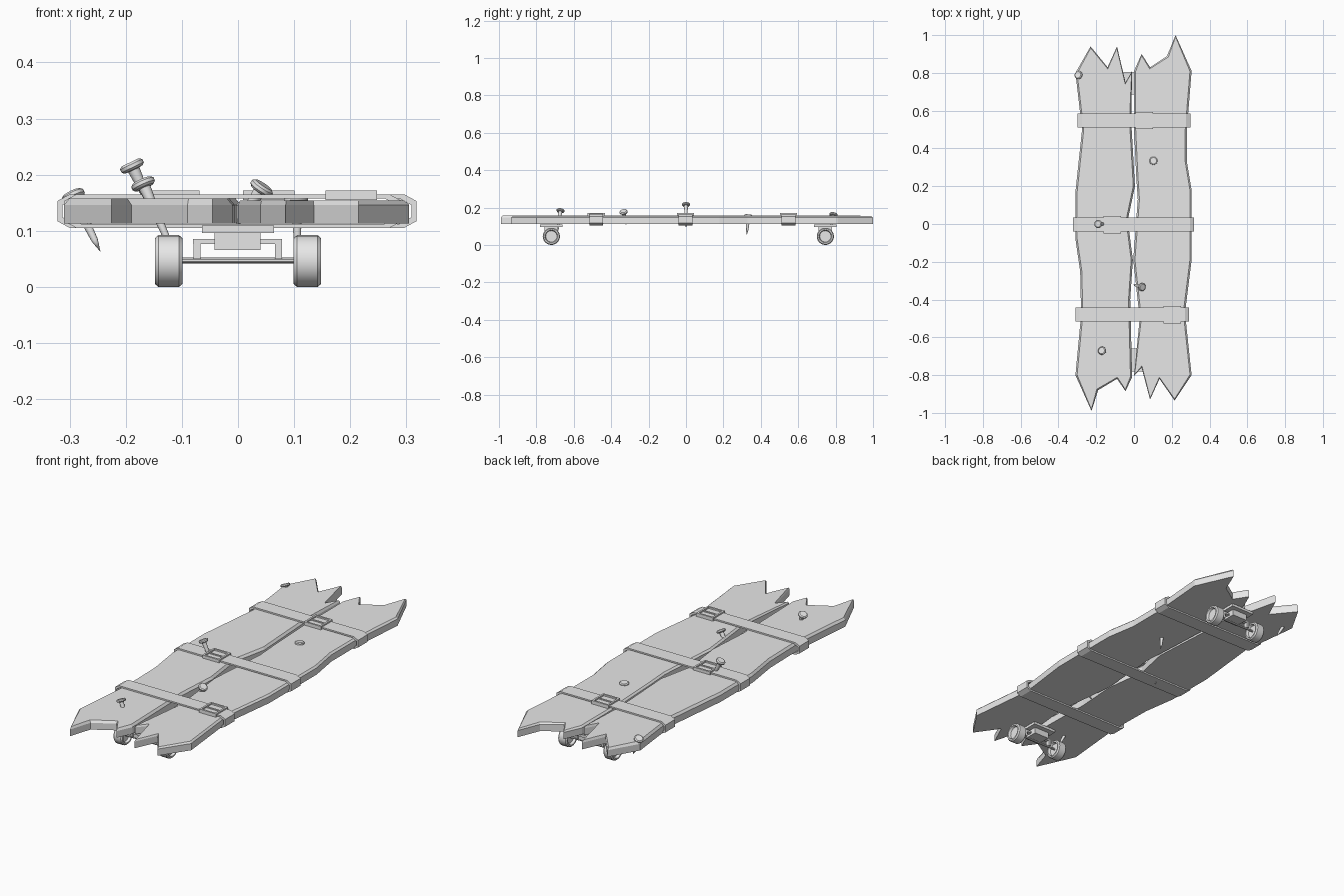
import bpy, bmesh
from math import sin, cos, pi, radians
from mathutils import Vector

cube = bpy.data.objects.get("Cube")
if cube:
    bpy.data.objects.remove(cube, do_unlink=True)

grey = bpy.data.materials.new("plain grey")
grey.use_nodes = True
grey.diffuse_color = (0.8, 0.8, 0.8, 1)
grey.node_tree.nodes["Principled BSDF"].inputs["Base Color"].default_value = (0.8, 0.8, 0.8, 1)


def finish(name, bm, smooth=False):
    bmesh.ops.recalc_face_normals(bm, faces=bm.faces)
    mesh = bpy.data.meshes.new(name)
    bm.to_mesh(mesh)
    bm.free()
    mesh.materials.append(grey)
    obj = bpy.data.objects.new(name, mesh)
    bpy.context.collection.objects.link(obj)
    if smooth:
        bpy.ops.object.select_all(action="DESELECT")
        obj.select_set(True)
        bpy.context.view_layer.objects.active = obj
        bpy.ops.object.shade_smooth_by_angle(angle=radians(35))
    return obj


def add_box(bm, low, high):
    low, high = Vector(low), Vector(high)
    made = bmesh.ops.create_cube(bm, size=1)["verts"]
    for v in made:
        v.co = (low + high) / 2 + v.co * (high - low)


def lathe(name, profile, start, axis, segments):
    """Turn (radius, distance) pairs around an axis; radius 0 closes the end."""
    bm = bmesh.new()
    turn = Vector((0, 0, 1)).rotation_difference(Vector(axis))
    rings = []
    for r, d in profile:
        count = segments if r else 1
        rings.append([bm.verts.new(Vector(start) + turn @ Vector(
            (r * cos(2 * pi * i / segments), r * sin(2 * pi * i / segments), d)))
            for i in range(count)])
    for a, b in zip(rings, rings[1:]):
        for i in range(segments):
            j = (i + 1) % segments
            corners = [a[i % len(a)], a[j % len(a)], b[j % len(b)], b[i % len(b)]]
            bm.faces.new(list(dict.fromkeys(corners)))
    return finish(name, bm, True)


# Splintered planks with a chamfered upper rim
def plank(name, outline, top):
    bm = bmesh.new()
    base = bm.faces.new([bm.verts.new((x, y, 0.113)) for x, y in outline])
    bm.normal_update()
    if base.normal.z < 0:
        base.normal_flip()
    lid = bmesh.ops.extrude_face_region(bm, geom=[base], use_keep_orig=True)["geom"]
    for v in (g for g in lid if isinstance(g, bmesh.types.BMVert)):
        v.co.z = 0.146
    face = next(g for g in lid if isinstance(g, bmesh.types.BMFace))
    bmesh.ops.recalc_face_normals(bm, faces=bm.faces)
    bmesh.ops.inset_region(bm, faces=[face], thickness=0.009, use_even_offset=False)
    for v in face.verts:
        v.co.z = top
    finish(name, bm)


plank("right_plank", [
    (-.31, .80), (-.23, .94), (-.14, .83), (-.09, .94), (-.045, .75), (-.01, .81),
    (-.015, .55), (.005, .2), (-.033, .02), (-.006, -.19), (-.02, -.4), (-.01, -.81),
    (-.045, -.885), (-.09, -.82), (-.19, -.88), (-.225, -.99), (-.31, -.80),
    (-.28, -.48), (-.285, -.25), (-.31, -.08), (-.31, .17), (-.275, .5)], .157)
plank("left_plank", [
    (0, .81), (.04, .90), (.085, .83), (.175, .89), (.22, 1), (.305, .81),
    (.28, .5), (.28, .33), (.305, .18), (.305, -.19), (.27, -.47), (.305, -.80),
    (.215, -.935), (.135, -.82), (.085, -.93), (.04, -.76), (0, -.805),
    (.03, -.5), (-.004, -.19), (.02, .13), (.012, .25), (0, .5)], .154)


# Straps wrapped around both planks
def strap(name, y, x0, x1):
    def loop(d):
        a, b, lo, hi = x0 + d, x1 - d, .105 + d * .8, .165 - d * .8
        cx, cz = .022, .012
        return [(a + cx, lo), (b - cx, lo), (b, lo + cz), (b, hi - cz),
                (b - cx, hi), (a + cx, hi), (a, hi - cz), (a, lo + cz)]
    bm = bmesh.new()
    rings = [[bm.verts.new((x, y + s, z)) for x, z in loop(d)]
             for d, s in ((0, -.037), (0, .037), (.009, .037), (.009, -.037))]
    for a, b in zip(rings, rings[1:] + rings[:1]):
        for i in range(len(a)):
            j = (i + 1) % len(a)
            bm.faces.new((a[i], a[j], b[j], b[i]))
    finish(name, bm)


# Square buckle frame with a prong
def buckle(name, x, y):
    bm = bmesh.new()
    h, t = .046, .009
    for s in (-1, 1):
        add_box(bm, (x + s * (h - t / 2) - t / 2, y - h, .155),
                (x + s * (h - t / 2) + t / 2, y + h, .172))
        add_box(bm, (x - h + t, y + s * (h - t / 2) - t / 2, .155),
                (x + h - t, y + s * (h - t / 2) + t / 2, .172))
    add_box(bm, (x - h + t, y - .004, .16), (x + h - t, y + .004, .169))
    finish(name, bm)


for place, y, x0, x1, bx in (("back", .548, -.298, .298, .055),
                             ("middle", -.003, -.322, .318, -.115),
                             ("front", -.48, -.31, .292, .202)):
    strap(place + "_strap", y, x0, x1)
    buckle(place + "_buckle", bx, y)

# Bent nails: flat head and a tapering shank
for number, (head, tip) in enumerate((
        ((-.297, .79, .168), (-.245, .765, .062)),
        ((.103, .335, .163), (.107, .325, .055)),
        ((-.192, 0, .222), (-.13, 0, .091)),
        ((.046, -.335, .182), (-.005, -.32, .105)),
        ((-.172, -.67, .19), (-.115, -.69, .06))), 1):
    axis = Vector(tip) - Vector(head)
    lathe(f"nail_{number}", [(0, 0), (.017, 0), (.022, .004), (.022, .01), (.018, .014),
          (.011, .015), (.009, .04), (.006, axis.length * .8), (0, axis.length)],
          head, axis, 12)

# Trucks and wheels
for place, y in (("front", -.72), ("back", .745)):
    bm = bmesh.new()
    add_box(bm, (-.064, y - .06, .096), (.064, y + .06, .109))
    add_box(bm, (-.042, y - .036, .066), (.04, y + .036, .097))
    finish(place + "_truck_base", bm)

    bm = bmesh.new()
    add_box(bm, (-.08, y - .01, .076), (.078, y + .01, .085))
    for x in (-.073, .072):
        add_box(bm, (x - .006, y - .01, .05), (x + .006, y + .01, .077))
    finish(place + "_truck_hanger", bm)

    lathe(place + "_axle", [(0, 0), (.005, 0), (.005, .23), (0, .23)],
          (-.115, y, .047), (1, 0, 0), 10)
    for side, s in (("right", -1), ("left", 1)):
        lathe(f"{place}_{side}_wheel",
              [(0, .012), (.03, .012), (.034, 0), (.041, 0), (.046, .006),
               (.046, .043), (.041, .049), (.034, .049), (.03, .037), (0, .037)],
              (s * .099, y, .046), (s, 0, 0), 24)
